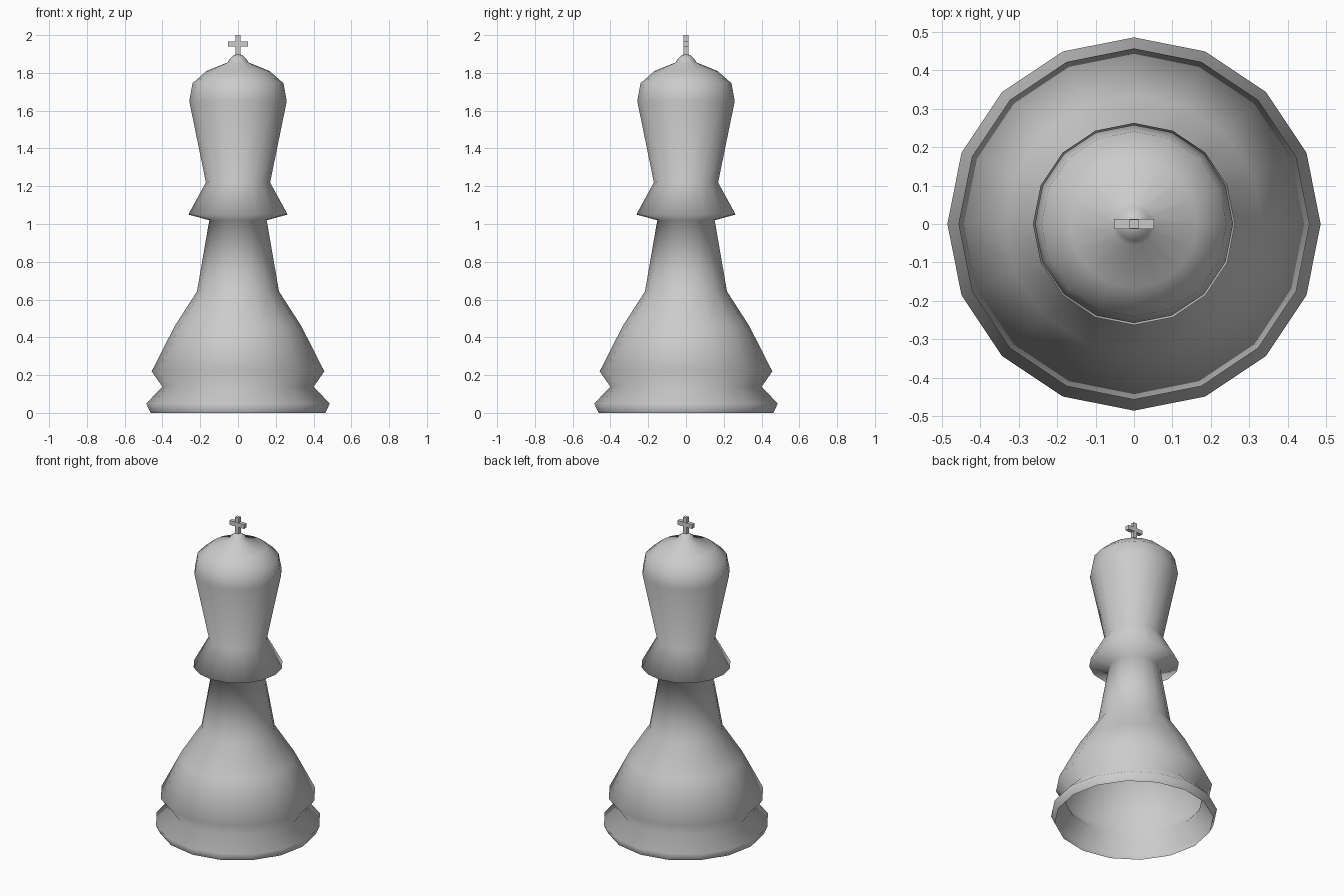
import bpy, bmesh, math
from mathutils import Matrix

if "Cube" in bpy.data.objects:
    bpy.data.objects.remove(bpy.data.objects["Cube"])

SIDES = 16


def finish(name, bm, smooth):
    bmesh.ops.recalc_face_normals(bm, faces=bm.faces)
    mesh = bpy.data.meshes.new(name)
    bm.to_mesh(mesh)
    bm.free()
    for p in mesh.polygons:
        p.use_smooth = smooth
    obj = bpy.data.objects.new(name, mesh)
    bpy.context.collection.objects.link(obj)
    return obj


def lathe(name, profile):
    """Revolve (radius, height) points around z."""
    bm = bmesh.new()
    verts = [bm.verts.new((r, 0, z)) for r, z in profile]
    edges = [bm.edges.new(pair) for pair in zip(verts, verts[1:])]
    bmesh.ops.spin(bm, geom=verts + edges, cent=(0, 0, 0), axis=(0, 0, 1),
                   angle=math.tau, steps=SIDES, use_merge=True)
    bmesh.ops.remove_doubles(bm, verts=bm.verts, dist=0.0005)
    return finish(name, bm, True)


def box(name, size, z):
    bm = bmesh.new()
    bmesh.ops.create_cube(bm, size=1, matrix=Matrix.Translation((0, 0, z))
                          @ Matrix.Diagonal((*size, 1)))
    return finish(name, bm, False)


# Turned body: open foot, belly, neck, collar, head and domed finial
lathe("turned_body", [
    (0.463, 0.0), (0.486, 0.05), (0.40, 0.138), (0.457, 0.22),
    (0.335, 0.46), (0.217, 0.643), (0.152, 1.02), (0.263, 1.05),
    (0.17, 1.22), (0.258, 1.65), (0.241, 1.745), (0.167, 1.81),
    (0.056, 1.855), (0.043, 1.875), (0.022, 1.894), (0.0, 1.9),
])

# Cross on top
box("cross_post", (0.024, 0.024, 0.12), 1.94)
box("cross_bar", (0.104, 0.026, 0.027), 1.954)
